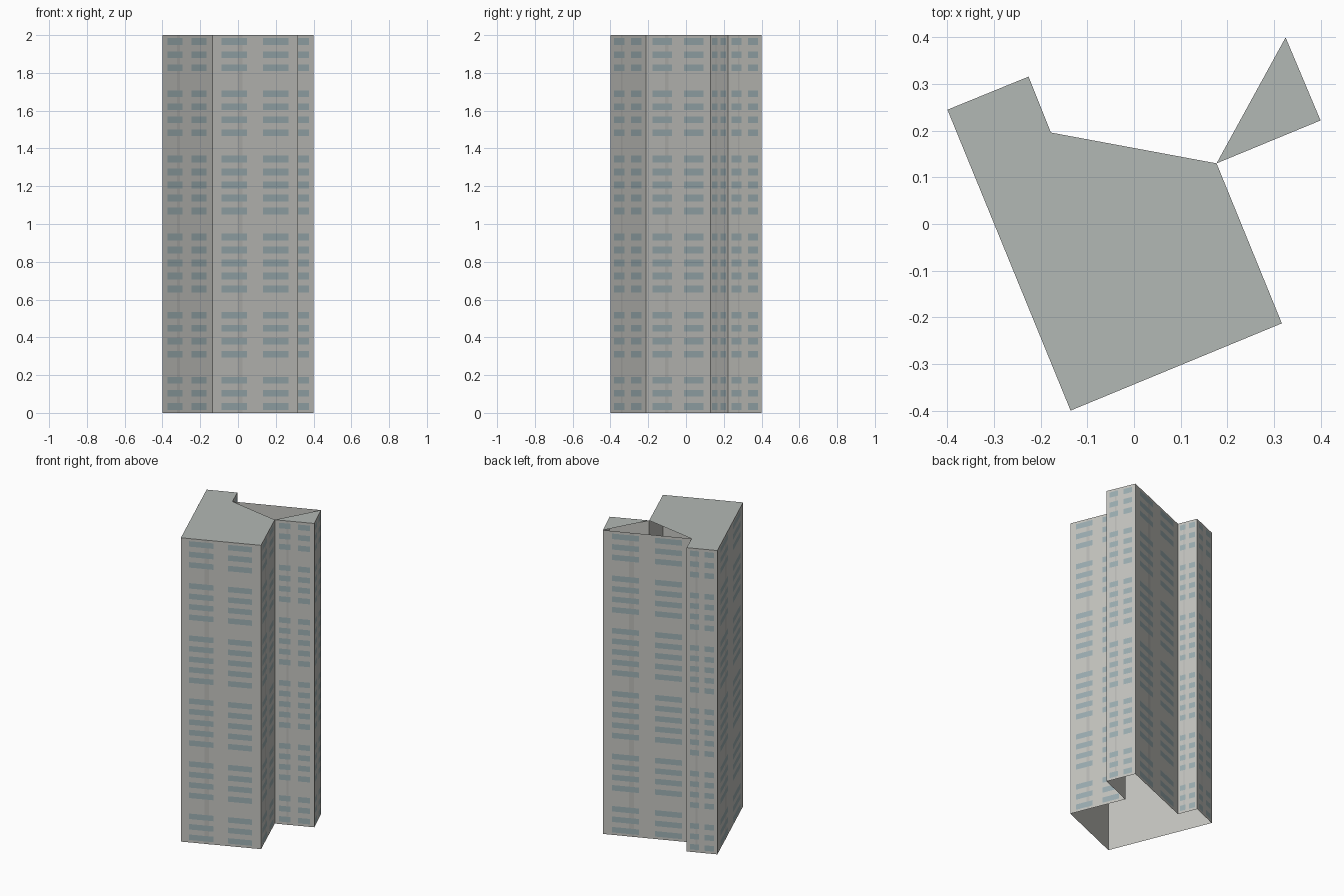
import bpy
from mathutils import Vector

if "Cube" in bpy.data.objects:
    bpy.data.objects.remove(bpy.data.objects["Cube"])

HEIGHT = 2.0
FLOORS = 29
BLANK_FLOORS = {3, 8, 14, 20, 25}

# Footprint, counter-clockwise from the front corner
PLAN = [Vector(p) for p in (
    (-0.136, -0.40), (0.317, -0.213), (0.177, 0.13), (0.40, 0.222),
    (0.325, 0.40), (-0.178, 0.196), (-0.226, 0.316), (-0.40, 0.245))]


def material(name, rgb):
    m = bpy.data.materials.new(name)
    m.diffuse_color = (*rgb, 1)
    m.use_nodes = True
    m.node_tree.nodes["Principled BSDF"].inputs["Base Color"].default_value = m.diffuse_color
    return m


def make(name, verts, faces, mat):
    mesh = bpy.data.meshes.new(name)
    mesh.from_pydata(verts, [], faces)
    mesh.materials.append(mat)
    ob = bpy.data.objects.new(name, mesh)
    bpy.context.collection.objects.link(ob)
    return ob


def panels(name, mat, rects, offset):
    """Flat panels on every wall; rects are (t0, t1, z0, z1) along the wall."""
    verts, faces = [], []
    for i, a in enumerate(PLAN):
        b = PLAN[(i + 1) % len(PLAN)]
        d = b - a
        out = Vector((d.y, -d.x)).normalized() * offset
        for t0, t1, z0, z1 in rects:
            p, q = a + d * t0 + out, a + d * t1 + out
            n = len(verts)
            verts += [(*p, z0), (*q, z0), (*q, z1), (*p, z1)]
            faces.append((n, n + 1, n + 2, n + 3))
    return make(name, verts, faces, mat)


wall_mat = material("concrete", (0.55, 0.55, 0.52))
strip_mat = material("dark_concrete", (0.48, 0.48, 0.46))
roof_mat = material("roof_grey", (0.45, 0.48, 0.46))
glass_mat = material("window_glass", (0.33, 0.42, 0.44))

# Outer walls, open underneath
panels("walls", wall_mat, [(0, 1, 0, HEIGHT)], 0)

# Roof in two pieces, with an open triangle behind the inner corner
make("roof", [(*p, HEIGHT) for p in PLAN],
     [(0, 1, 2, 5, 6, 7), (2, 3, 4)], roof_mat)

# Vertical service strip on each wall
panels("wall_strips", strip_mat, [(0.295, 0.35, 0, HEIGHT)], 0.0006)

# Two windows per wall on every floor that is not blank
step = HEIGHT / FLOORS
windows = []
for f in range(FLOORS):
    if f not in BLANK_FLOORS:
        zc = (f + 0.5) * step
        for t0, t1 in ((0.105, 0.405), (0.59, 0.89)):
            windows.append((t0, t1, zc - 0.018, zc + 0.018))
panels("windows", glass_mat, windows, 0.0012)
